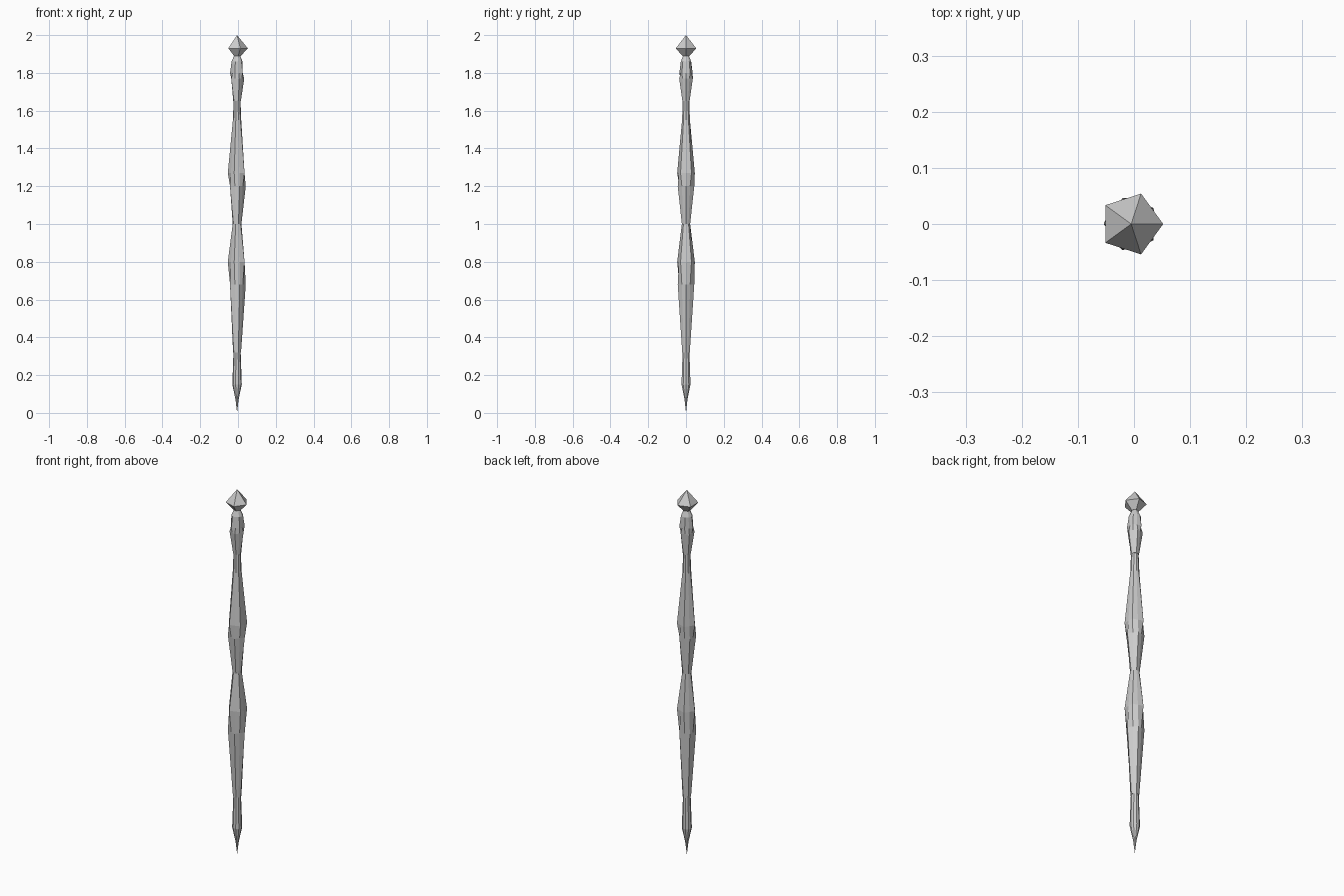
import bpy, bmesh
from math import cos, sin, pi

if "Cube" in bpy.data.objects:
    bpy.data.objects.remove(bpy.data.objects["Cube"])

CX = -0.005      # axis offset that centres the five-sided section
K = cos(pi / 5)  # mid-edge radius of a pentagon


def lathe(name, rings, sides):
    """Stack rings of (z, even corner radius, odd corner radius)."""
    bm = bmesh.new()
    loops = []
    for z, r_even, r_odd in rings:
        if r_even == 0:
            loops.append([bm.verts.new((CX, 0, z))])
            continue
        loop = []
        for i in range(sides):
            r = r_odd if i % 2 and sides == 10 else r_even
            a = 2 * pi * i / sides
            loop.append(bm.verts.new((CX + r * cos(a), r * sin(a), z)))
        loops.append(loop)
    for lo, hi in zip(loops, loops[1:]):
        for i in range(sides):
            j = (i + 1) % sides
            if len(lo) == 1:
                bm.faces.new((lo[0], hi[j], hi[i]))
            elif len(hi) == 1:
                bm.faces.new((lo[i], lo[j], hi[0]))
            else:
                bm.faces.new((lo[i], lo[j], hi[j], hi[i]))
    if len(loops[0]) > 1:
        bm.faces.new(loops[0][::-1])
    if len(loops[-1]) > 1:
        bm.faces.new(loops[-1])
    bmesh.ops.recalc_face_normals(bm, faces=bm.faces)
    me = bpy.data.meshes.new(name)
    bm.to_mesh(me)
    bm.free()
    ob = bpy.data.objects.new(name, me)
    bpy.context.collection.objects.link(ob)
    return ob


def even(z, r):   # pentagon pointing to +x
    return (z, r, r * K)


def odd(z, r):    # pentagon pointing to -x
    return (z, r * K, r)


def both(z, r):   # regular decagon
    return (z, r, r)


# pointed foot
lathe("foot_spike", [both(0, 0), both(0.07, 0.008), both(0.15, 0.025),
                     both(0.325, 0.019)], 10)

# faceted shaft with two swellings, staggered corners
lathe("shaft", [both(0.32, 0.021), even(0.68, 0.046), odd(0.80, 0.049),
                both(1.00, 0.023), even(1.20, 0.046), odd(1.27, 0.049),
                both(1.55, 0.022), both(1.66, 0.018)], 10)

# bulb below the gem
lathe("bulb", [both(1.65, 0.020), even(1.77, 0.038), odd(1.80, 0.037),
               both(1.86, 0.029), both(1.895, 0.014)], 10)

# five-sided gem
lathe("gem", [both(1.89, 0.020), both(1.93, 0.057), both(2.0, 0)], 5)
